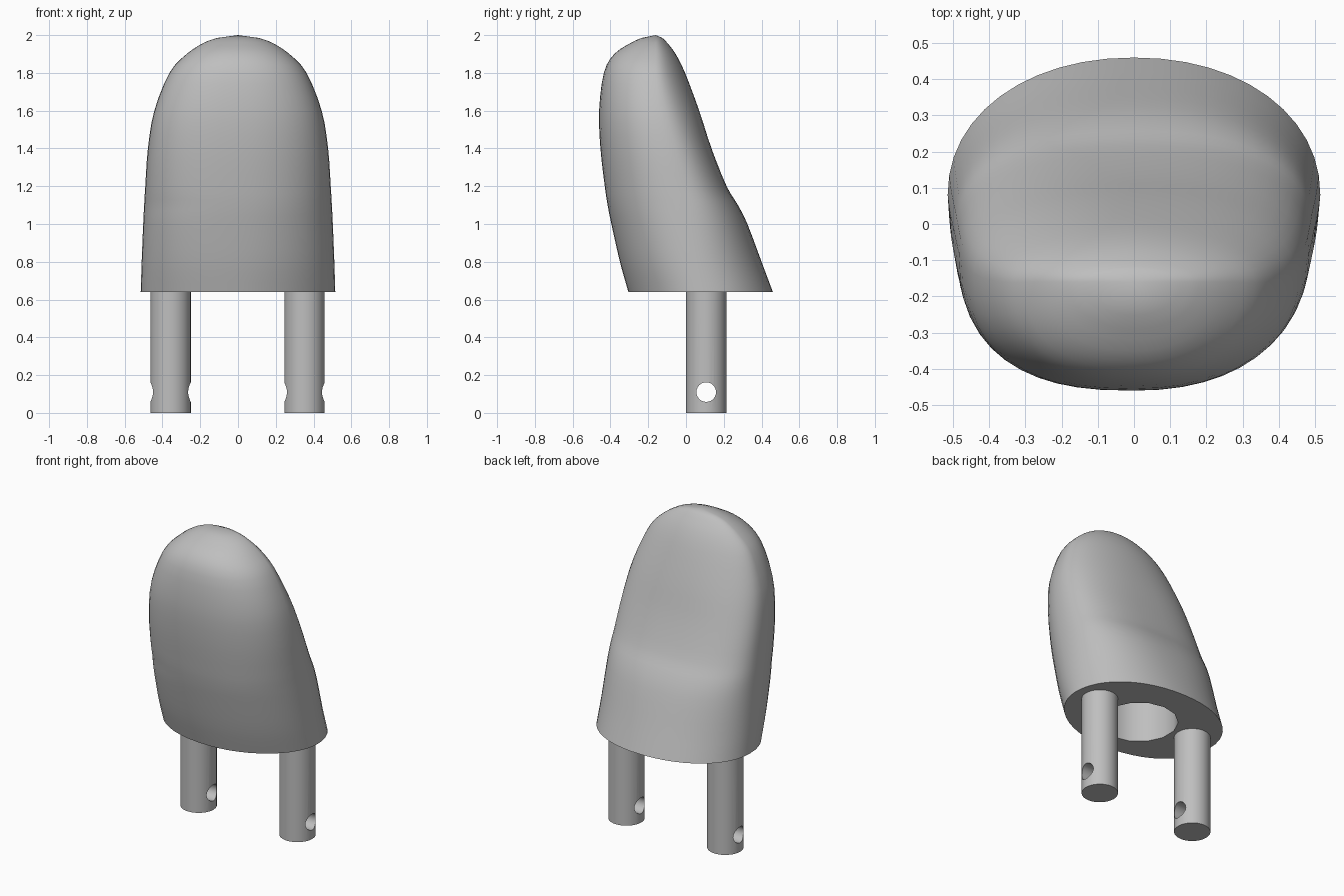
import bpy, bmesh, math
from mathutils import Vector

cube = bpy.data.objects.get("Cube")
if cube:
    bpy.data.objects.remove(cube)

grey = bpy.data.materials.new("plain_grey")
grey.use_nodes = True
colour = (0.52, 0.52, 0.52, 1)
grey.diffuse_color = colour
grey.node_tree.nodes["Principled BSDF"].inputs["Base Color"].default_value = colour


def activate(obj):
    bpy.ops.object.select_all(action='DESELECT')
    obj.select_set(True)
    bpy.context.view_layer.objects.active = obj


def cylinder(name, radius, depth, centre, rotation=(0, 0, 0), sides=32):
    bpy.ops.mesh.primitive_cylinder_add(vertices=sides, radius=radius, depth=depth,
                                        location=centre, rotation=rotation)
    obj = bpy.context.object
    obj.name = name
    obj.data.materials.append(grey)
    return obj


def cut(obj, cutter):
    cutter.hide_render = True
    mod = obj.modifiers.new("cut", 'BOOLEAN')
    mod.operation = 'DIFFERENCE'
    mod.solver = 'EXACT'
    mod.object = cutter
    activate(obj)
    bpy.ops.object.modifier_apply(modifier=mod.name)
    bpy.data.objects.remove(cutter)


def smooth(obj, degrees):
    activate(obj)
    bpy.ops.object.shade_smooth_by_angle(angle=math.radians(degrees))


def spline(points, steps):
    """Catmull-Rom curve through the profile rows."""
    p = [2 * points[0] - points[1]] + points + [2 * points[-1] - points[-2]]
    rows = []
    for a, b, c, d in zip(p, p[1:], p[2:], p[3:]):
        for i in range(steps):
            t = i / steps
            rows.append(0.5 * (2 * b + (c - a) * t + (2 * a - 5 * b + 4 * c - d) * t * t
                               + (3 * b - a - 3 * c + d) * t ** 3))
    return rows + [points[-1]]


# Fingertip body: height with front y, back y, widest y, half width
# and the squareness of each section at its back, front right and front left
heights = [0.64, 0.8, 1.0, 1.1, 1.2, 1.4, 1.6, 1.8, 1.9, 1.96, 1.985]
fronts = [-.305, -.35, -.395, -.415, -.43, -.453, -.46, -.435, -.38, -.29, -.235]
backs = [.46, .40, .325, .275, .215, .135, .07, -.005, -.055, -.10, -.125]
middles = [.08, .04, .0, -.02, -.05, -.10, -.14, -.16, -.16, -.16, -.16]
widths = [.515, .51, .502, .497, .491, .477, .443, .363, .272, .18, .11]
back_powers = [2.1, 2.15, 2.3, 2.4, 2.5, 2.45, 2.2, 1.95, 1.9, 1.9, 2]
right_powers = [2.2, 2.35, 2.5, 2.5, 2.55, 2.55, 2.5, 2.4, 2.3, 2.2, 2.1]
left_powers = [1.95, 2.05, 2.15, 2.2, 2.2, 2.2, 2.2, 2.2, 2.15, 2.1, 2]
profile = [Vector(row) for row in zip(heights, fronts, backs, middles, widths,
                                      back_powers, right_powers, left_powers)]

SIDES = 48
bm = bmesh.new()
rings = []
for z, front, back, mid, half, back_p, right_p, left_p in spline(profile, 3):
    ring = []
    for i in range(SIDES):
        a = math.tau * i / SIDES
        c, s = math.cos(a), math.sin(a)
        reach = back - mid if s > 0 else mid - front
        power = back_p if s > 0 else left_p if c > 0 else right_p
        x = half * math.copysign(abs(c) ** (2 / power), c)
        y = mid + reach * math.copysign(abs(s) ** (2 / power), s)
        ring.append(bm.verts.new((x, y, z)))
    rings.append(ring)
for low, high in zip(rings, rings[1:]):
    for i in range(SIDES):
        j = (i + 1) % SIDES
        bm.faces.new((low[i], low[j], high[j], high[i]))
bm.faces.new(rings[0][::-1])
tip = bm.verts.new((0, -0.16, 2.0))
for i in range(SIDES):
    bm.faces.new((rings[-1][i], rings[-1][(i + 1) % SIDES], tip))
bmesh.ops.recalc_face_normals(bm, faces=bm.faces)
mesh = bpy.data.meshes.new("fingertip_body")
bm.to_mesh(mesh)
bm.free()
body = bpy.data.objects.new("fingertip_body", mesh)
bpy.context.collection.objects.link(body)
mesh.materials.append(grey)

# Round socket in the underside
cut(body, cylinder("socket_cutter", 0.23, 0.8, (0, 0.046, 0.64), sides=14))
smooth(body, 40)

# Two mounting pins, each with a cross hole near the foot
for side, x in (("left", 0.352), ("right", -0.357)):
    pin = cylinder(side + "_pin", 0.107, 0.7, (x, 0.107, 0.35))
    cut(pin, cylinder("pin_hole_cutter", 0.052, 0.4, (x, 0.107, 0.11),
                      (0, math.pi / 2, 0), 24))
    smooth(pin, 35)
